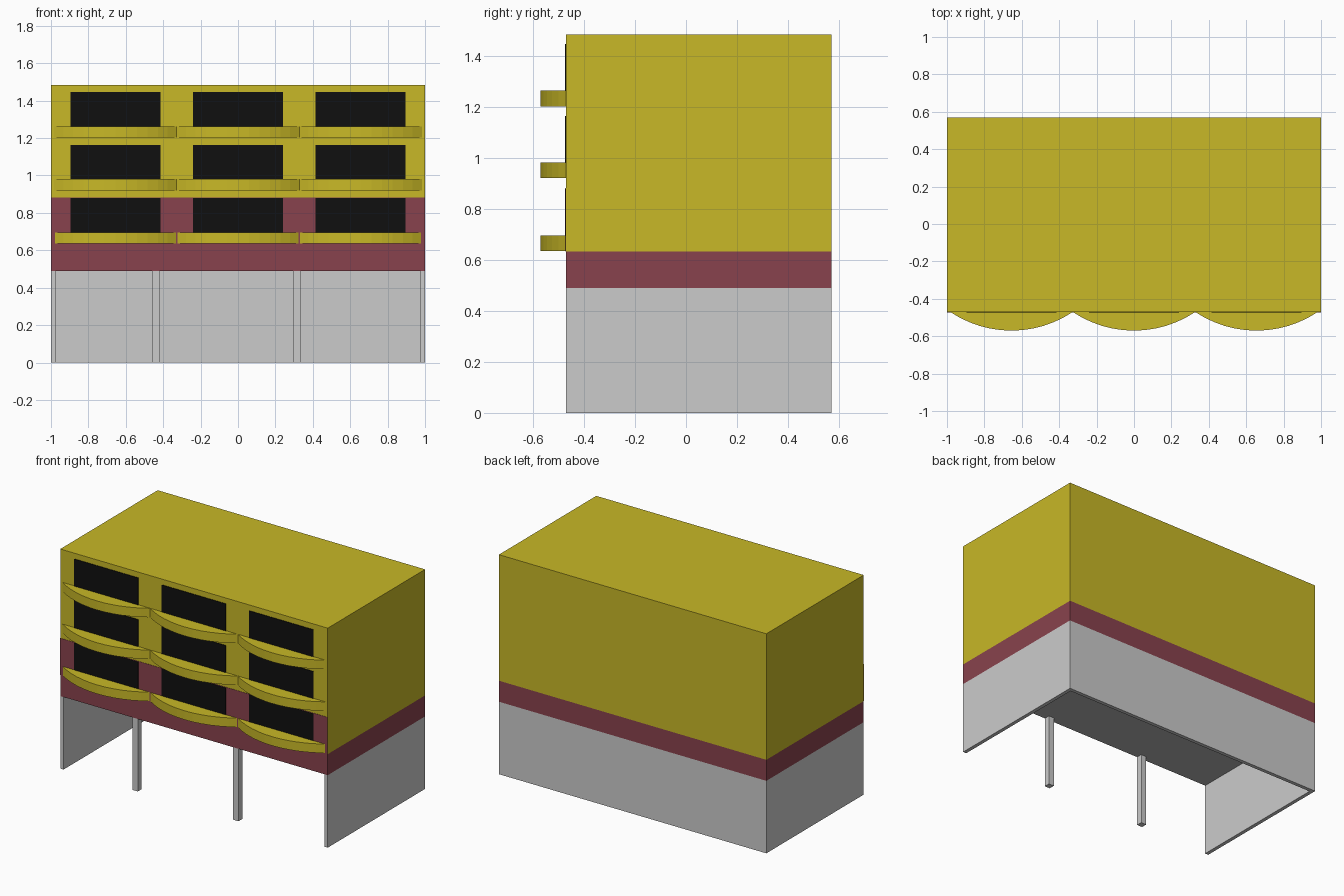
import bpy, bmesh, math

if "Cube" in bpy.data.objects:
    bpy.data.objects.remove(bpy.data.objects["Cube"])

def material(name, rgb):
    m = bpy.data.materials.new(name)
    m.diffuse_color = (*rgb, 1)
    m.use_nodes = True
    m.node_tree.nodes["Principled BSDF"].inputs["Base Color"].default_value = m.diffuse_color
    return m

YELLOW = material("yellow_paint", (0.58, 0.48, 0.02))
RED = material("red_paint", (0.25, 0.055, 0.075))
BLACK = material("dark_glass", (0.005, 0.005, 0.005))
GREY = material("concrete", (0.45, 0.45, 0.45))

def prism(name, pts, z0, z1, mat=None, base_mat=None):
    """Extrude a counter-clockwise plan outline from z0 to z1."""
    bm = bmesh.new()
    face = bm.faces.new([bm.verts.new((x, y, z0)) for x, y in pts])
    res = bmesh.ops.extrude_face_region(bm, geom=[face], use_keep_orig=True)
    for v in res["geom"]:
        if isinstance(v, bmesh.types.BMVert):
            v.co.z = z1
    bmesh.ops.recalc_face_normals(bm, faces=bm.faces)
    bm.normal_update()
    if base_mat:
        for f in bm.faces:
            if f.normal.z < -0.5:
                f.material_index = 1
    me = bpy.data.meshes.new(name)
    bm.to_mesh(me)
    bm.free()
    for m in (mat, base_mat):
        if m:
            me.materials.append(m)
    ob = bpy.data.objects.new(name, me)
    bpy.context.collection.objects.link(ob)
    return ob

def rect(x0, x1, y0, y1):
    return [(x0, y0), (x1, y0), (x1, y1), (x0, y1)]

FRONT, BACK, T = -0.47, 0.57, 0.025

# Open-fronted ground floor: U-shaped wall and two front columns
prism("ground_floor_walls",
      [(-1, FRONT), (-1 + T, FRONT), (-1 + T, BACK - T), (1 - T, BACK - T),
       (1 - T, FRONT), (1, FRONT), (1, BACK), (-1, BACK)], 0, 0.49)
for i, x in enumerate((-0.44, 0.313)):
    prism(f"column_{i + 1}", rect(x - 0.02, x + 0.02, FRONT, FRONT + 0.04), 0, 0.49)

# Red band with a grey underside, and the yellow upper floors
prism("red_band", rect(-1, 1, FRONT, BACK), 0.49, 0.632, RED, GREY)
prism("upper_floors", rect(-1, 1, FRONT, BACK), 0.632, 1.484, YELLOW)
prism("first_floor_front_panel", rect(-1, 1, FRONT - 0.002, FRONT), 0.632, 0.882, RED)

# Curved balcony outline: a circular arc bulging forward
HALF, DEPTH, SEG = 0.328, 0.1, 12
R = (HALF ** 2 + DEPTH ** 2) / (2 * DEPTH)
A = math.asin(HALF / R)
arc = [(R * math.sin(a), FRONT - DEPTH + R * (1 - math.cos(a)))
       for a in (-A + 2 * A * i / SEG for i in range(SEG + 1))]

# Balcony and window for each bay on each floor
for floor, z in enumerate((0.635, 0.92, 1.202)):
    for bay, x in enumerate((-0.655, 0.0, 0.655)):
        tag = f"{floor + 1}_{bay + 1}"
        prism(f"balcony_{tag}", [(x + px, py) for px, py in arc], z, z + 0.061, YELLOW)
        prism(f"window_{tag}", rect(x - 0.24, x + 0.24, FRONT - 0.004, FRONT),
              z + 0.061, z + 0.244, BLACK)
